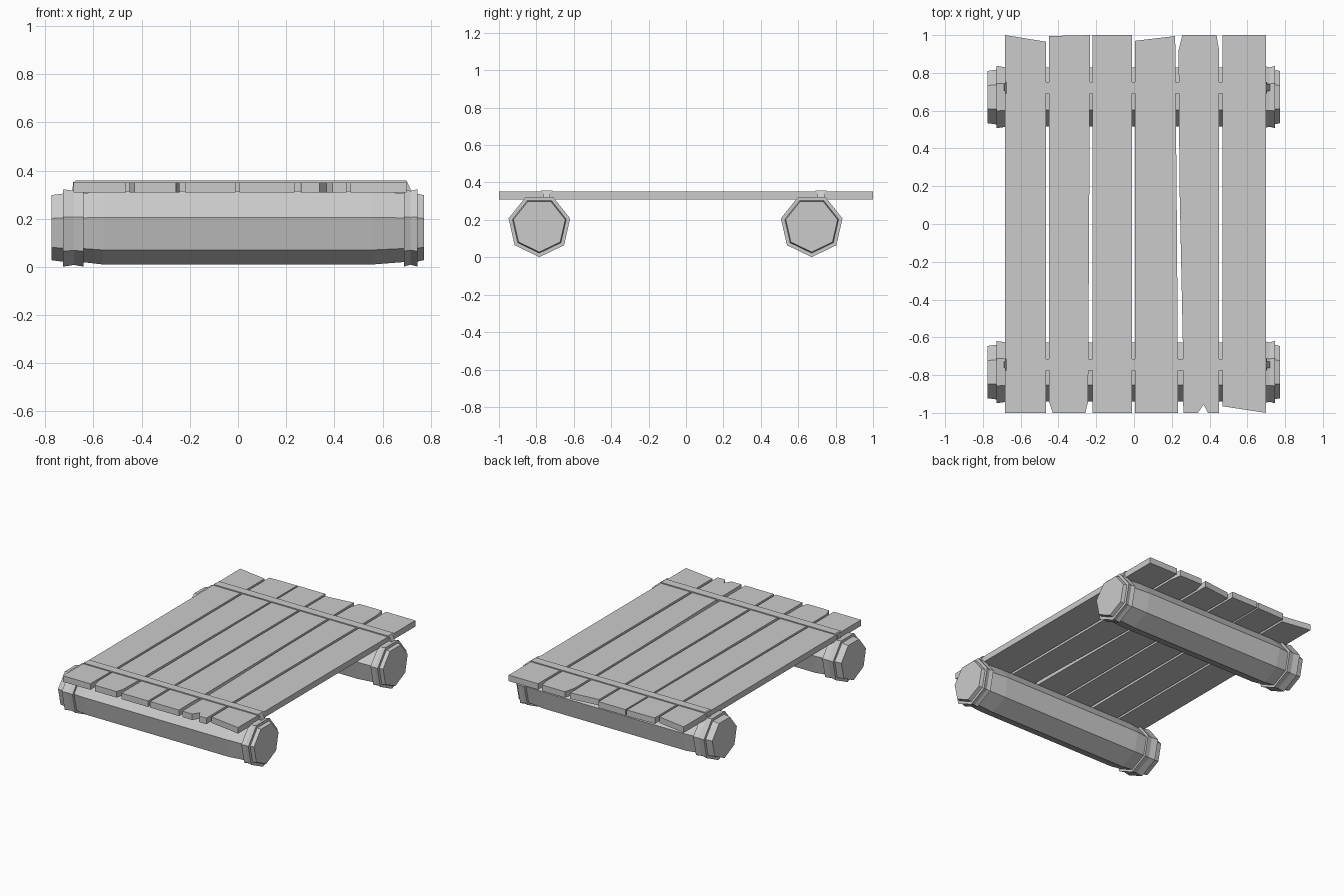
import bpy, bmesh, math

if "Cube" in bpy.data.objects:
    bpy.data.objects.remove(bpy.data.objects["Cube"])


def finish(bm, name):
    bmesh.ops.recalc_face_normals(bm, faces=bm.faces)
    me = bpy.data.meshes.new(name)
    bm.to_mesh(me)
    bm.free()
    ob = bpy.data.objects.new(name, me)
    bpy.context.collection.objects.link(ob)
    return ob


def lathe_x(name, profile, y, z, sides=7):
    """Revolve (x, radius) profile about x, one corner pointing down."""
    bm = bmesh.new()
    rings = []
    for x, r in profile:
        rings.append([bm.verts.new((x, y + r * math.sin(a), z - r * math.cos(a)))
                      for a in (2 * math.pi * i / sides for i in range(sides))])
    for a, b in zip(rings, rings[1:]):
        for i in range(sides):
            j = (i + 1) % sides
            bm.faces.new((a[i], a[j], b[j], b[i]))
    bm.faces.new(rings[0])
    bm.faces.new(rings[-1])
    return finish(bm, name)


def prism(name, pts, direction):
    """Extrude a 3D outline along a direction."""
    bm = bmesh.new()
    face = bm.faces.new([bm.verts.new(p) for p in pts])
    res = bmesh.ops.extrude_face_region(bm, geom=[face])
    verts = [v for v in res["geom"] if isinstance(v, bmesh.types.BMVert)]
    bmesh.ops.translate(bm, verts=verts, vec=direction)
    return finish(bm, name)


# Log floats with end bands
for tag, y in (("front", -0.784), ("back", 0.672)):
    z = 0.17
    lathe_x(tag + "_log", [(-0.775, 0.142), (-0.725, 0.149), (-0.64, 0.151), (-0.56, 0.16),
                           (0.56, 0.16), (0.69, 0.15), (0.745, 0.148), (0.772, 0.142)], y, z)
    lathe_x(tag + "_left_band", [(-0.727, 0.169), (-0.68, 0.162), (-0.642, 0.169)], y, z)
    lathe_x(tag + "_right_band", [(0.69, 0.168), (0.717, 0.161), (0.746, 0.169)], y, z)

# Deck planks with individually cut ends
planks = [
    [(-0.682, -1), (-0.466, -1), (-0.466, 0.965), (-0.682, 1)],
    [(-0.43, -1), (-0.258, -1), (-0.243, -0.94), (-0.235, 0.5), (-0.232, 1),
     (-0.45, 0.995), (-0.45, -0.94)],
    [(-0.221, -1), (-0.01, -1), (-0.01, 1), (-0.221, 1)],
    [(0.006, -1), (0.234, -1), (0.227, 0), (0.218, 0.995), (0.006, 0.97)],
    [(0.261, -1), (0.338, -1), (0.368, -0.955), (0.392, -1), (0.45, -1),
     (0.45, 0.92), (0.437, 1), (0.256, 1), (0.236, 0.92), (0.241, 0.2), (0.258, -0.6)],
    [(0.468, -0.965), (0.7, -1), (0.7, 1), (0.468, 1)],
]
for i, outline in enumerate(planks, 1):
    prism(f"deck_plank_{i}", [(x, y, 0.308) for x, y in outline], (0, 0, 0.043))

# Lashing straps across the deck, with narrower tails down to the logs
for tag, y in (("front", -0.745), ("back", 0.722)):
    prism(tag + "_strap", [(-0.684, y - 0.03, 0.348), (0.704, y - 0.03, 0.348),
                           (0.70, y - 0.03, 0.358), (-0.675, y - 0.03, 0.358)], (0, 0.06, 0))
    prism(tag + "_strap_tails", [(-0.69, y - 0.018, 0.30), (0.727, y - 0.018, 0.30),
                                 (0.702, y - 0.018, 0.352), (-0.684, y - 0.018, 0.352)],
          (0, 0.036, 0))
